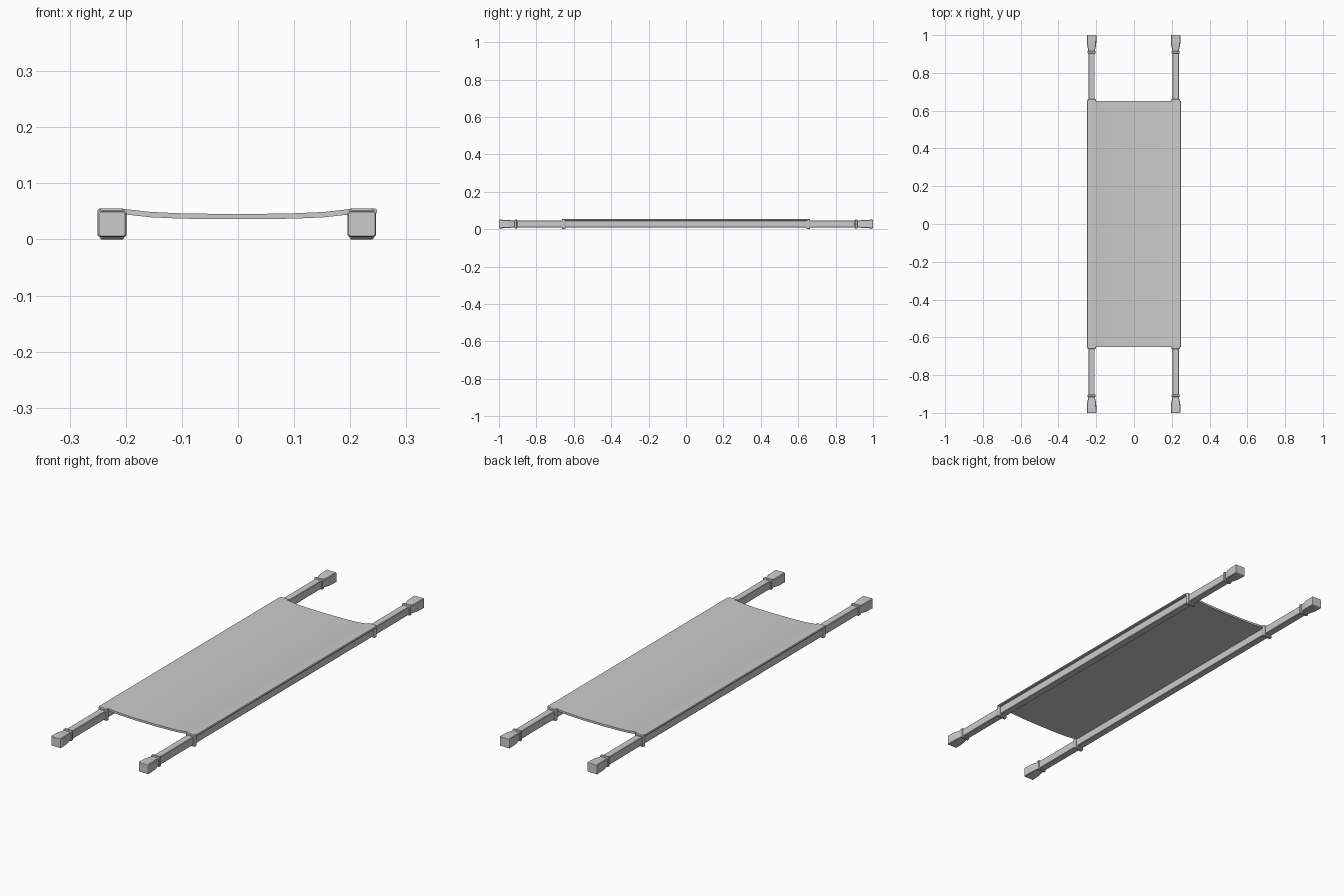
import bpy, bmesh

if "Cube" in bpy.data.objects:
    bpy.data.objects.remove(bpy.data.objects["Cube"])

ZC = 0.0275      # height of the pole axis


def finish(name, bm):
    bmesh.ops.recalc_face_normals(bm, faces=bm.faces)
    me = bpy.data.meshes.new(name)
    bm.to_mesh(me)
    bm.free()
    ob = bpy.data.objects.new(name, me)
    bpy.context.collection.objects.link(ob)
    return ob


def loft(name, cx, stations, c=0.12):
    """Chamfered square sections along y; stations are (y, half width, half height)."""
    bm = bmesh.new()
    k = 1 - c
    shape = [(1, -k), (1, k), (k, 1), (-k, 1), (-1, k), (-1, -k), (-k, -1), (k, -1)]
    rings = [[bm.verts.new((cx + a * w, y, ZC + b * h)) for a, b in shape]
             for y, w, h in stations]
    for r, s in zip(rings, rings[1:]):
        for i in range(8):
            j = (i + 1) % 8
            bm.faces.new((r[i], r[j], s[j], s[i]))
    bm.faces.new(rings[0])
    bm.faces.new(rings[-1])
    return finish(name, bm)


# carrying poles with collars and flared grips at both ends
for side, cx in (("left", -0.2245), ("right", 0.2205)):
    loft(side + "_pole", cx, [(-0.93, 0.0165, 0.0185), (0.93, 0.0165, 0.0185)])
    for end, s in (("front", -1), ("back", 1)):
        tag = f"{side}_{end}_"
        loft(tag + "sleeve_band", cx,
             [(s * y, w, w * 1.25) for y, w in
              ((0.645, 0.0195), (0.649, 0.022), (0.659, 0.022), (0.663, 0.0195))])
        loft(tag + "grip_collar", cx,
             [(s * y, w, w * 1.1) for y, w in
              ((0.902, 0.018), (0.905, 0.021), (0.914, 0.021), (0.917, 0.018))])
        loft(tag + "grip", cx,
             [(s * y, w, h) for y, w, h in
              ((0.915, 0.0175, 0.0185), (0.925, 0.019, 0.0190), (0.94, 0.0225, 0.0205),
               (0.955, 0.0245, 0.0220), (0.97, 0.025, 0.0225),
               (0.997, 0.0255, 0.0230), (1.0, 0.0235, 0.0210))])

# sagging canvas, resting on the poles
top = [(-0.249, 0.0525), (-0.246, 0.055), (-0.212, 0.055), (-0.195, 0.0535),
       (-0.155, 0.0490), (-0.105, 0.0467), (-0.05, 0.0457), (0, 0.0455)]
top += [(-x, z) for x, z in reversed(top[:-1])]
profile = top + [(x, z - (0.0045 if abs(x) > 0.247 else 0.0095)) for x, z in reversed(top)]
bm = bmesh.new()
a, b = [[bm.verts.new((x - 0.001, y, z)) for x, z in profile] for y in (-0.65, 0.65)]
n, m = len(profile), len(top)
for i in range(n):
    j = (i + 1) % n
    bm.faces.new((a[i], a[j], b[j], b[i]))
for r in (a, b):
    for i in range(m - 1):
        bm.faces.new((r[i], r[i + 1], r[n - 2 - i], r[n - 1 - i]))
canvas = finish("canvas", bm)
bpy.context.view_layer.objects.active = canvas
canvas.select_set(True)
bpy.ops.object.shade_smooth_by_angle()
